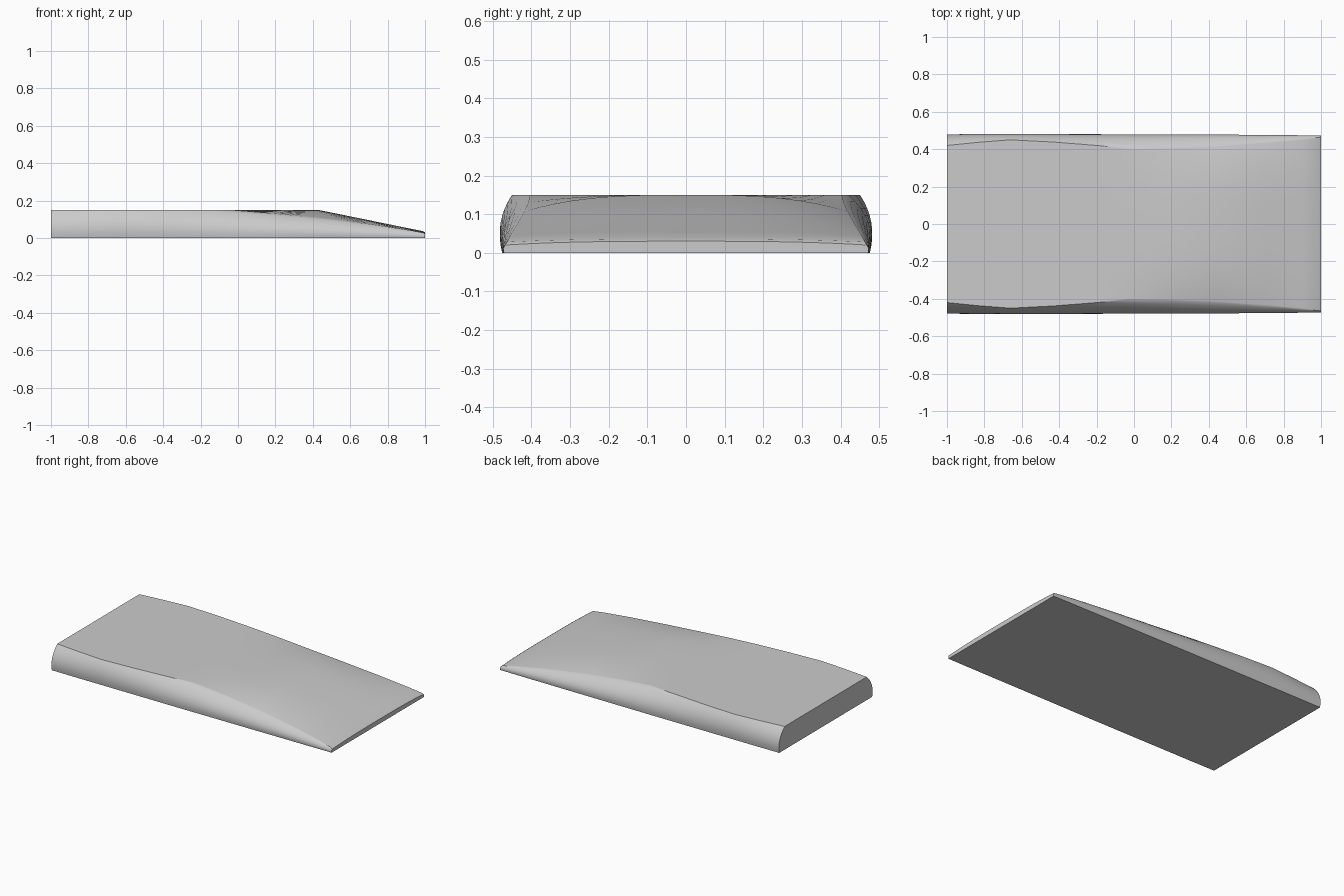
import bpy
import bmesh
import math

default_cube = bpy.data.objects.get("Cube")
if default_cube:
    bpy.data.objects.remove(default_cube)

# One plain grey for the whole body
grey = bpy.data.materials.new("light_grey")
grey.use_nodes = True
grey.diffuse_color = (0.6, 0.6, 0.6, 1)
grey.node_tree.nodes["Principled BSDF"].inputs["Base Color"].default_value = (0.6, 0.6, 0.6, 1)

# Stations along x: position, base half width, shoulder half width, shoulder height, centre height
STATIONS = [
    (-1.0, 0.475, 0.42, 0.15, 0.15),
    (-0.83, 0.476, 0.437, 0.15, 0.15),
    (-0.66, 0.476, 0.45, 0.15, 0.15),
    (-0.43, 0.476, 0.438, 0.15, 0.15),
    (-0.2, 0.476, 0.42, 0.15, 0.15),
    (-0.03, 0.476, 0.404, 0.149, 0.15),
    (0.2, 0.475, 0.408, 0.13, 0.15),
    (0.43, 0.474, 0.418, 0.107, 0.15),
    (0.7, 0.473, 0.437, 0.074, 0.095),
    (0.9, 0.472, 0.455, 0.044, 0.054),
    (0.99, 0.471, 0.463, 0.028, 0.036),
    (1.0, 0.471, 0.468, 0.02, 0.03),
]
SIDE_STEPS = 8
CROWN_STEPS = 10


def half_section(base, shoulder, shoulder_z, centre_z):
    """Bulging side followed by the crowned top, from the base to the centre line."""
    points = []
    bulge = base + 0.02 * min(1, shoulder_z / 0.1)
    for i in range(SIDE_STEPS + 1):
        t = i / SIDE_STEPS
        y = base * (1 - t) ** 2 + 2 * bulge * t * (1 - t) + shoulder * t * t
        z = shoulder_z * (1.1 * t * (1 - t) + t * t)
        points.append((y, z))
    for i in range(1, CROWN_STEPS + 1):
        s = math.cos(i / CROWN_STEPS * math.pi / 2)
        if i == CROWN_STEPS:
            s = 0
        points.append((s * shoulder, shoulder_z + (centre_z - shoulder_z) * (1 - s ** 3)))
    return points


# Loft the mirrored sections along the length
bm = bmesh.new()
rings = []
for x, *shape in STATIONS:
    half = half_section(*shape)
    full = half + [(-y, z) for y, z in reversed(half[:-1])]
    rings.append([bm.verts.new((x, y, z)) for y, z in full])

for a, b in zip(rings, rings[1:]):
    n = len(a)
    for i in range(n):
        j = (i + 1) % n
        bm.faces.new((a[i], a[j], b[j], b[i]))
bm.faces.new(rings[0])
bm.faces.new(list(reversed(rings[-1])))
bmesh.ops.recalc_face_normals(bm, faces=bm.faces)

mesh = bpy.data.meshes.new("wedge_body")
bm.to_mesh(mesh)
bm.free()
mesh.materials.append(grey)
body = bpy.data.objects.new("wedge_body", mesh)
bpy.context.collection.objects.link(body)

# Smooth shading with crisp shoulders and ends
bpy.ops.object.select_all(action="DESELECT")
body.select_set(True)
bpy.context.view_layer.objects.active = body
bpy.ops.object.shade_smooth_by_angle(angle=math.radians(35))
